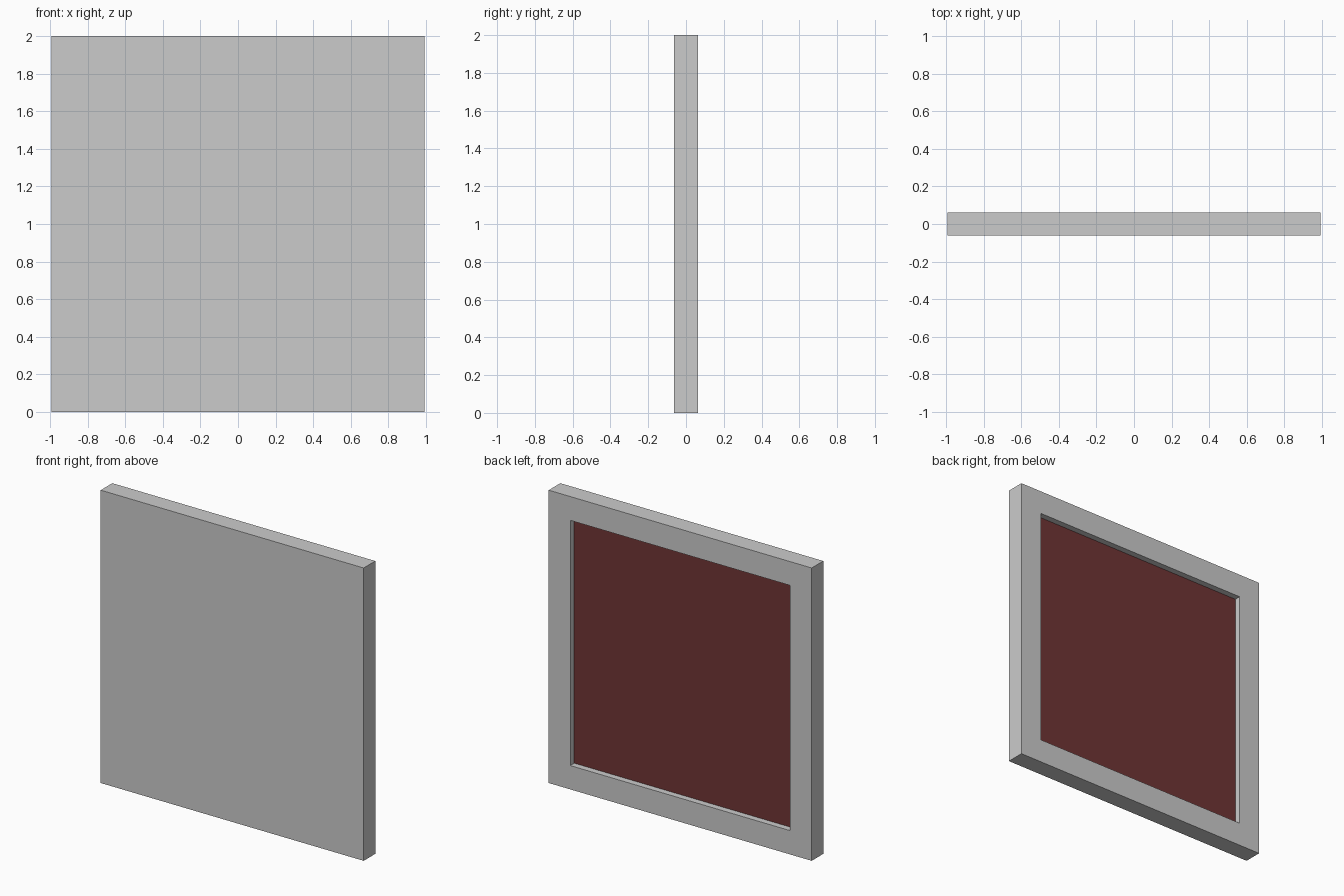
import bpy, bmesh

if "Cube" in bpy.data.objects:
    bpy.data.objects.remove(bpy.data.objects["Cube"])

WIDTH, THICK, HEIGHT = 1.987, 0.125, 2.0
BORDER, RECESS = 0.23, 0.043

# Square slab standing on the ground
bm = bmesh.new()
bmesh.ops.create_cube(bm, size=1)
bmesh.ops.scale(bm, vec=(WIDTH, THICK, HEIGHT), verts=bm.verts)
bmesh.ops.translate(bm, vec=(0, 0, HEIGHT / 2), verts=bm.verts)
bm.normal_update()

# Recess in the back: inset the border, then step straight inwards
back = next(f for f in bm.faces if f.normal.y > 0.9)
bmesh.ops.inset_region(bm, faces=[back], thickness=BORDER)
inner = bmesh.ops.extrude_discrete_faces(bm, faces=[back])["faces"][0]
bmesh.ops.translate(bm, vec=(0, -RECESS, 0), verts=inner.verts)
inner.material_index = 1
bmesh.ops.recalc_face_normals(bm, faces=bm.faces)

mesh = bpy.data.meshes.new("framed_panel")
bm.to_mesh(mesh)
bm.free()

# Grey frame and dark red recessed backing
for name, color in (("frame_grey", (0.8, 0.8, 0.8, 1)),
                    ("backing_red", (0.16, 0.036, 0.036, 1))):
    mat = bpy.data.materials.new(name)
    mat.diffuse_color = color
    mat.use_nodes = True
    mat.node_tree.nodes["Principled BSDF"].inputs["Base Color"].default_value = mat.diffuse_color
    mesh.materials.append(mat)

panel = bpy.data.objects.new("framed_panel", mesh)
bpy.context.collection.objects.link(panel)
